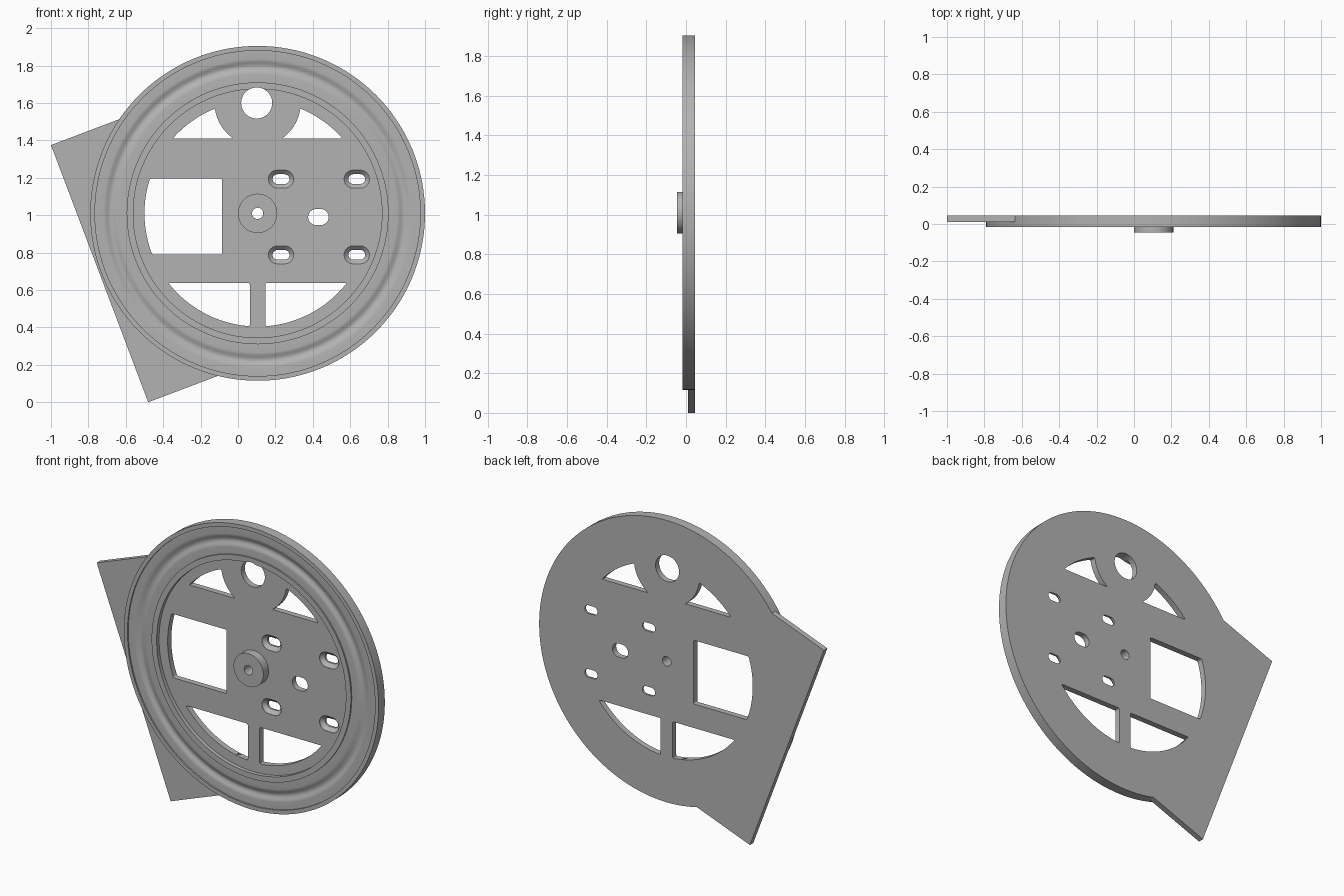
import bpy, bmesh, math
from math import pi, sin, cos, asin, acos, atan2, sqrt

if "Cube" in bpy.data.objects:
    bpy.data.objects.remove(bpy.data.objects["Cube"])

CX, CZ = 0.105, 1.01              # wheel centre
BACK, FLOOR, PLATE, RIM, HUB = 0.045, 0.008, 0.01, -0.017, -0.045
WEB_R = 0.605                     # outer radius of the windows

grey = bpy.data.materials.new("plain grey")
grey.use_nodes = True
grey.diffuse_color = (0.45, 0.45, 0.45, 1)
grey.node_tree.nodes["Principled BSDF"].inputs["Base Color"].default_value = (0.45, 0.45, 0.45, 1)


def finish(name, bm):
    bmesh.ops.recalc_face_normals(bm, faces=bm.faces)
    mesh = bpy.data.meshes.new(name)
    bm.to_mesh(mesh)
    bm.free()
    mesh.materials.append(grey)
    obj = bpy.data.objects.new(name, mesh)
    obj.location = (CX, 0, CZ)
    bpy.context.collection.objects.link(obj)
    return obj


def loft(name, rings, closed=False):
    """Skin equal-length rings of points; cap the ends unless closed."""
    bm = bmesh.new()
    loops = [[bm.verts.new(p) for p in ring] for ring in rings]
    pairs = list(zip(loops, loops[1:])) + ([(loops[-1], loops[0])] if closed else [])
    for a, b in pairs:
        for i in range(len(a)):
            j = (i + 1) % len(a)
            bm.faces.new((a[i], a[j], b[j], b[i]))
    if not closed:
        bm.faces.new(loops[0])
        bm.faces.new(loops[-1])
    return bm


def lathe(name, profile, n=144):
    rings = [[(r * cos(2 * pi * i / n), y, r * sin(2 * pi * i / n)) for i in range(n)]
             for r, y in profile]
    return finish(name, loft(name, rings, closed=True))


def prism(name, pts, y0, y1, fillet=0.0):
    bm = loft(name, [[(x, y, z) for x, z in pts] for y in (y0, y1)])
    if fillet:
        bmesh.ops.recalc_face_normals(bm, faces=bm.faces)
        corners = [e for e in bm.edges if e.calc_face_angle(0) > 0.6
                   and abs(e.verts[0].co.y - e.verts[1].co.y) > 0.01]
        bmesh.ops.bevel(bm, geom=corners, offset=fillet, segments=3,
                        profile=0.5, affect='EDGES')
    return finish(name, bm)


def arc(r, a0, a1, n=24, x=0, z=0):
    return [(x + r * cos(a0 + (a1 - a0) * i / n), z + r * sin(a0 + (a1 - a0) * i / n))
            for i in range(n + 1)]


def slot(x, z, half_len, half_h):
    d = half_len - half_h
    return arc(half_h, -pi / 2, pi / 2, 12, x + d, z) + arc(half_h, pi / 2, 1.5 * pi, 12, x - d, z)


def boolean(target, tool, operation):
    mod = target.modifiers.new(operation, 'BOOLEAN')
    mod.object, mod.operation, mod.solver = tool, operation, 'EXACT'
    bpy.context.view_layer.objects.active = target
    bpy.ops.object.modifier_apply(modifier=mod.name)
    bpy.data.objects.remove(tool)


# Wheel disc: rim lip, shallow rounded groove, inner lip and recessed web
TRACK, GROOVE_R, GROOVE_W = -0.008, 0.785, 0.04
groove = [(GROOVE_R + GROOVE_W * (1 - i / 6),
           TRACK + 0.006 * (1 + cos(pi * (1 - i / 6)))) for i in range(13)]
disc = lathe("wheel_disc", [(0.03, BACK), (0.895, BACK), (0.895, RIM), (0.87, RIM), (0.87, TRACK)]
             + groove + [(0.70, TRACK), (0.70, RIM), (0.665, RIM), (0.665, FLOOR), (0.03, FLOOR)])

# Tilted side plate, flush with the back of the disc
top, low = (-1 - CX, 1.375 - CZ), (-0.48 - CX, -CZ)
ux, uz = 0.935 * 0.45, 0.354 * 0.45
plate = prism("side_plate", [top, low, (low[0] + ux, low[1] + uz)]
              + arc(0.78, 1.47 * pi, 0.8 * pi) + [(top[0] + ux, top[1] + uz)], PLATE, BACK)
boolean(disc, plate, 'UNION')

# Window outlines
cuts = []
low_z, top_z, spoke, boss_r, boss_z = -0.372, 0.40, 0.042, 0.23, 0.59
lower = [(spoke, low_z)] + arc(WEB_R, -acos(spoke / WEB_R), asin(low_z / WEB_R))
meet_z = (WEB_R ** 2 + boss_z ** 2 - boss_r ** 2) / (2 * boss_z)
meet_x = sqrt(WEB_R ** 2 - meet_z ** 2)
upper = (arc(WEB_R, asin(top_z / WEB_R), atan2(meet_z, meet_x))
         + arc(boss_r, atan2(meet_z - boss_z, meet_x), asin((top_z - boss_z) / boss_r), 16, 0, boss_z)[1:])
for side in (1, -1):
    for outline in (lower, upper):
        cuts.append([(side * x, z) for x, z in outline])
half = asin(0.203 / WEB_R)
cuts.append([(-0.19, 0.185), (-0.19, -0.22)] + arc(WEB_R, pi + asin(0.22 / WEB_R), pi - asin(0.185 / WEB_R)))
for outline in cuts:
    boolean(disc, prism("window_cutter", outline, -0.1, 0.1, 0.008), 'DIFFERENCE')

# Round hole in the upper boss and the plain centre slot
boolean(disc, prism("hole_cutter", arc(0.083, 0, 2 * pi, 48, -0.005, boss_z)[:-1], -0.1, 0.1), 'DIFFERENCE')
boolean(disc, prism("slot_cutter", slot(0.325, -0.02, 0.055, 0.043), -0.1, 0.1), 'DIFFERENCE')

# Four countersunk slots
for x in (0.125, 0.53):
    for z in (0.183, -0.222):
        wide, narrow = slot(x, z, 0.068, 0.048), slot(x, z, 0.045, 0.026)
        rings = [[(px, y, pz) for px, pz in pts]
                 for pts, y in ((wide, -0.1), (wide, FLOOR + 0.002), (narrow, 0.032), (narrow, 0.1))]
        boolean(disc, finish("slot_cutter", loft("slot_cutter", rings)), 'DIFFERENCE')

# Raised hub with a through bore
hub = lathe("hub", [(0.03, FLOOR), (0.105, FLOOR), (0.105, HUB), (0.03, HUB)], 64)

# Smooth the curved faces and keep sharp edges
for obj in (disc, hub):
    bpy.ops.object.select_all(action='DESELECT')
    obj.select_set(True)
    bpy.context.view_layer.objects.active = obj
    bpy.ops.object.shade_smooth_by_angle(angle=math.radians(30))
